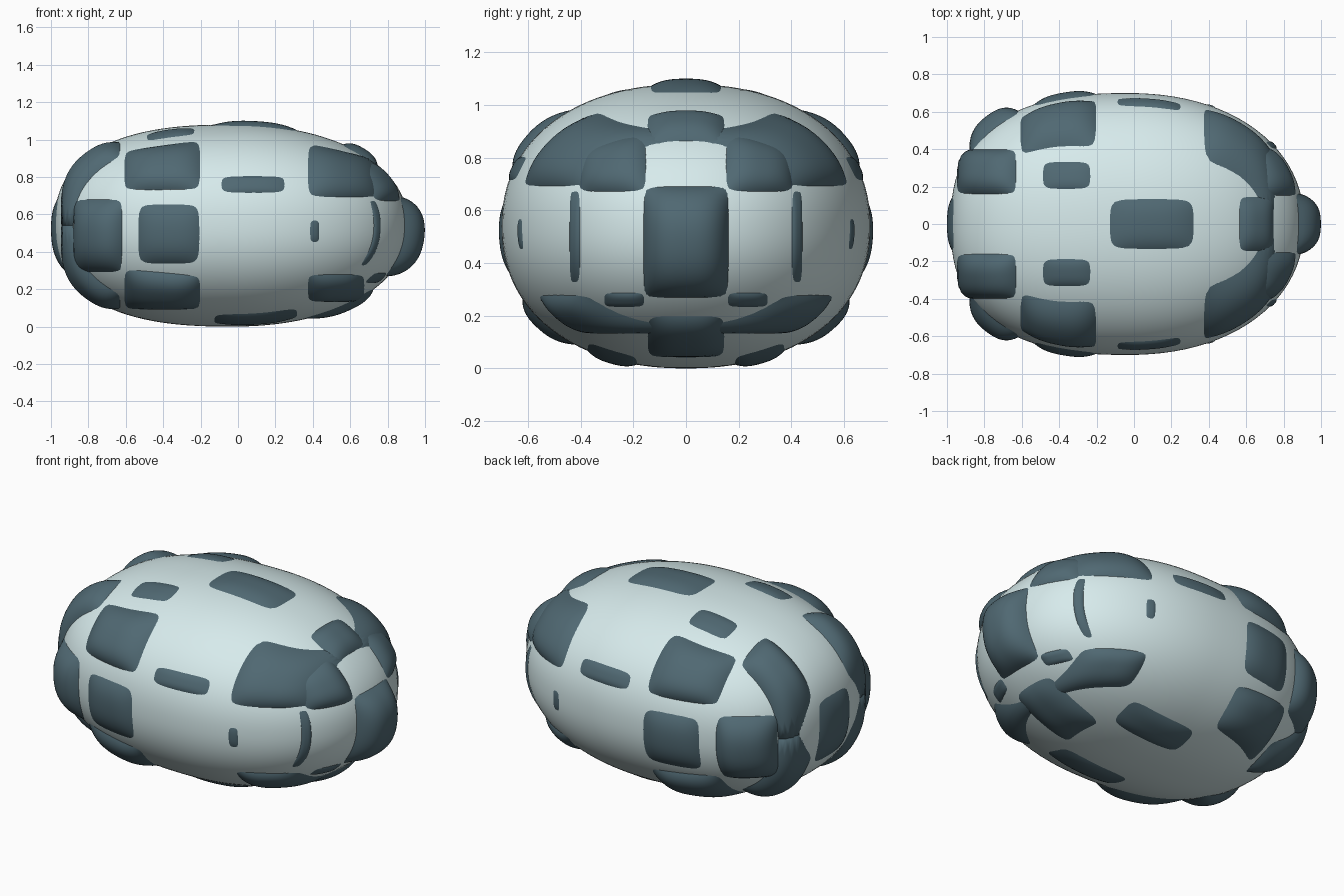
import bpy, bmesh, math
from mathutils import Vector

if "Cube" in bpy.data.objects:
    bpy.data.objects.remove(bpy.data.objects["Cube"])

CX, CZ = -0.035, 0.54          # body centre
SIZE = Vector((0.945, 0.70, 0.54))
M = 2.2                        # roundness of the cross-section


def power(x):
    # the left end is blunter than the right end
    return 2.5 if x < 0 else 2.15


def radius(p):
    n = power(p.x)
    rho = (abs(p.y) ** M + abs(p.z) ** M) ** (1 / M)
    return (abs(p.x) ** n + rho ** n) ** (1 / n)


def to_world(p):
    return Vector((CX + p.x * SIZE.x, p.y * SIZE.y, CZ + p.z * SIZE.z))


def normal(p):
    e = 1e-3
    g = [(radius(p + e * a) - radius(p - e * a)) / s for a, s in
         zip((Vector((1, 0, 0)), Vector((0, 1, 0)), Vector((0, 0, 1))), SIZE)]
    return Vector(g).normalized()


def project(axis, sign, a, b):
    """Drop a point of a plan view (world units) onto the body along an axis."""
    if axis == 'x':
        y, z = a / SIZE.y, (b - CZ) / SIZE.z
        n = power(sign)
        rho = (abs(y) ** M + abs(z) ** M) ** (1 / M)
        p = Vector((sign * max(0, 1 - rho ** n) ** (1 / n), y, z))
    else:
        x = (a - CX) / SIZE.x
        other = b / SIZE.y if axis == 'z' else (b - CZ) / SIZE.z
        n = power(x)
        rho = max(0, 1 - abs(x) ** n) ** (1 / n)
        t = sign * max(0, rho ** M - abs(other) ** M) ** (1 / M)
        p = Vector((x, t, other) if axis == 'y' else (x, other, t))
    return p / radius(p)


def material(name, color):
    m = bpy.data.materials.new(name)
    m.diffuse_color = color
    m.use_nodes = True
    m.node_tree.nodes["Principled BSDF"].inputs["Base Color"].default_value = m.diffuse_color
    return m


def finish(name, bm, mat):
    bmesh.ops.recalc_face_normals(bm, faces=bm.faces)
    me = bpy.data.meshes.new(name)
    bm.to_mesh(me)
    bm.free()
    me.materials.append(mat)
    for f in me.polygons:
        f.use_smooth = True
    ob = bpy.data.objects.new(name, me)
    bpy.context.collection.objects.link(ob)


pale = material("pale_shell", (0.68, 0.83, 0.84, 1))
dark = material("dark_patch", (0.08, 0.14, 0.17, 1))

# Smooth pale body
bm = bmesh.new()
bmesh.ops.create_uvsphere(bm, u_segments=96, v_segments=64, radius=1)
for v in bm.verts:
    v.co = to_world(v.co / radius(v.co))
finish("body", bm, pale)


def patch(name, axis, sign, a0, a1, b0, b1, height, mirror=True, slant=0.0, n=20):
    """Raised dark pad over a rectangle; its rim dips just under the body."""
    for side in ((1, -1) if mirror else (1,)):
        sink = 0.006
        grid = []
        bm = bmesh.new()
        for i in range(n + 1):
            row = []
            for j in range(n + 1):
                u, v = 2 * i / n - 1, 2 * j / n - 1
                a = (a0 + a1) / 2 + u * (a1 - a0) / 2 * 1.03
                b = (b0 + b1) / 2 + v * (b1 - b0) / 2 * 1.03 - slant * u * (v + 1) / 2
                p = project(axis, sign, a, b)
                h = (height + sink) * (1 - abs(u) ** 3) * (1 - abs(v) ** 3) - sink
                w = to_world(p) + normal(p) * h
                w.y *= side
                row.append(bm.verts.new(w))
            grid.append(row)
        for i in range(n):
            for j in range(n):
                bm.faces.new((grid[i][j], grid[i + 1][j],
                              grid[i + 1][j + 1], grid[i][j + 1]))
        # face outwards
        bm.normal_update()
        centre = grid[n // 2][n // 2]
        flip = centre.normal.dot(centre.co - Vector((CX, 0, CZ))) < 0
        if flip:
            bmesh.ops.reverse_faces(bm, faces=bm.faces)
        me = bpy.data.meshes.new(name)
        bm.to_mesh(me)
        bm.free()
        me.materials.append(dark)
        for f in me.polygons:
            f.use_smooth = True
        ob = bpy.data.objects.new(name, me)
        bpy.context.collection.objects.link(ob)


# Side patches, seen along y: x range, z range, height
patch("side_patch_mid", 'y', 1, -.54, -.20, .33, .66, .025)
patch("side_patch_rear", 'y', 1, -.88, -.62, .29, .68, .06)
patch("side_patch_upper", 'y', 1, -.61, -.20, .73, .97, .045, slant=-.03)
patch("side_patch_lower", 'y', 1, -.61, -.20, .09, .29, .045, slant=.02)
patch("side_strip_upper", 'y', 1, -.11, .27, .71, .81, .010)
patch("side_patch_front_upper", 'y', 1, .37, .76, .69, .94, .035, slant=.05)
patch("side_patch_front_lower", 'y', 1, .37, .68, .13, .28, .03)
patch("side_speck", 'y', 1, .38, .44, .44, .58, .005)

# Top and bottom patches, seen along z: x range, y range, height
patch("top_patch", 'z', 1, -.14, .33, -.14, .14, .022, False)
patch("top_front_patch", 'z', 1, .56, .75, -.15, .15, .03, False)
patch("top_spot", 'z', 1, -.50, -.22, .18, .34, .012)
patch("rear_upper_patch", 'z', 1, -.95, -.63, .16, .40, .05)
patch("rear_lower_patch", 'z', -1, -.95, -.63, .16, .40, .05)
patch("bottom_strip", 'z', -1, -.14, .33, .18, .38, .018)

# End patches, seen along x: y range, z range, height
patch("nose_patch", 'x', 1, -.16, .16, .27, .69, .09, False)
patch("nose_upper_patch", 'x', 1, .15, .41, .67, .87, .035, slant=.04)
patch("nose_side_strip", 'x', 1, .40, .445, .30, .70, .008)
patch("nose_lower_strip", 'x', 1, .15, .32, .23, .29, .01)
patch("nose_bottom_patch", 'x', 1, -.15, .15, .04, .20, .03, False)
patch("tail_patch", 'x', -1, -.15, .15, .29, .69, .02, False)
